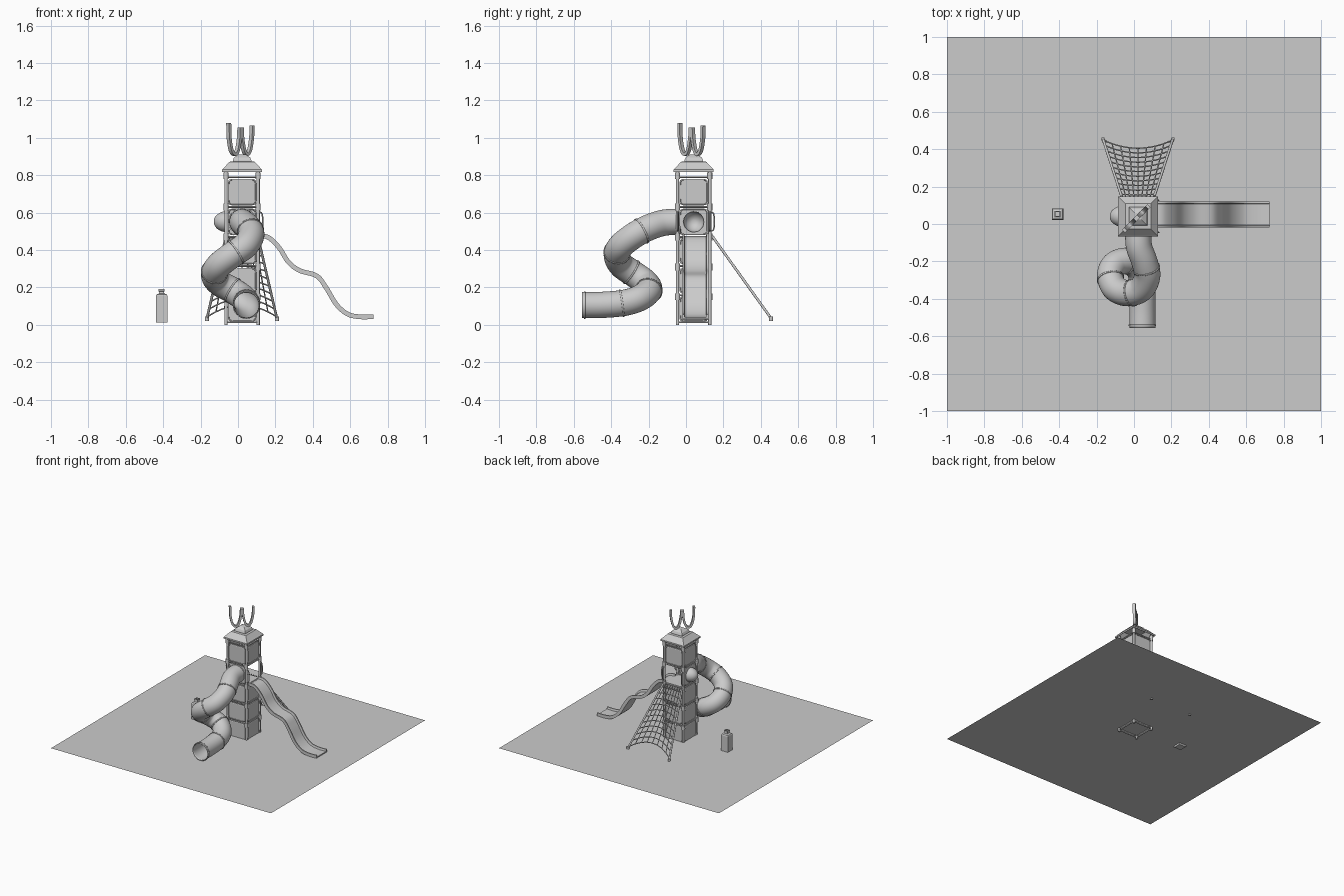
import bpy, bmesh, math
from mathutils import Vector, Matrix

if "Cube" in bpy.data.objects:
    bpy.data.objects.remove(bpy.data.objects["Cube"])

CX, CY, H = 0.022, 0.041, 0.086      # tower centre and half post spacing


def finish(name, bm, smooth=True, solid=0):
    bmesh.ops.recalc_face_normals(bm, faces=bm.faces)
    me = bpy.data.meshes.new(name)
    bm.to_mesh(me)
    bm.free()
    ob = bpy.data.objects.new(name, me)
    bpy.context.collection.objects.link(ob)
    if solid:
        m = ob.modifiers.new("thickness", 'SOLIDIFY')
        m.thickness, m.offset = solid, -1
    if smooth:
        bpy.context.view_layer.objects.active = ob
        ob.select_set(True)
        bpy.ops.object.shade_smooth_by_angle(angle=math.radians(35))
        ob.select_set(False)
    return ob


def rings_to_mesh(bm, rings, close=False, caps=True):
    rows = [[bm.verts.new(p) for p in r] for r in rings]
    pairs = list(zip(rows, rows[1:])) + ([(rows[-1], rows[0])] if close else [])
    for a, b in pairs:
        for i in range(len(a)):
            j = (i + 1) % len(a)
            bm.faces.new((a[i], a[j], b[j], b[i]))
    if caps and not close:
        bm.faces.new(rows[0][::-1])
        bm.faces.new(rows[-1])


def spline(pts, n):
    p = [Vector(q) for q in pts]
    p = [2 * p[0] - p[1]] + p + [2 * p[-1] - p[-2]]
    out = []
    for a, b, c, d in zip(p, p[1:], p[2:], p[3:]):
        for k in range(n):
            t = k / n
            out.append(0.5 * (2 * b + (c - a) * t + (2 * a - 5 * b + 4 * c - d) * t * t
                              + (3 * b - a - 3 * c + d) * t ** 3))
    return out + [p[-2]]


def circle(r, n=8):
    return [(r * math.cos(2 * math.pi * i / n), r * math.sin(2 * math.pi * i / n)) for i in range(n)]


def sweep(bm, pts, sect, side=None, caps=True):
    pts = [Vector(p) for p in pts]
    tang = [(pts[min(i + 1, len(pts) - 1)] - pts[max(i - 1, 0)]).normalized() for i in range(len(pts))]
    s = Vector(side) if side else tang[0].orthogonal()
    rings = []
    for p, t in zip(pts, tang):
        s = (s - t * s.dot(t)).normalized()
        up = s.cross(t)
        rings.append([p + s * u + up * v for u, v in sect])
    rings_to_mesh(bm, rings, caps=caps)
    return tang


def square_lathe(name, cx, cy, prof, solid=0, cap=True):
    bm = bmesh.new()
    rings = [[(cx + sx * h, cy + sy * h, z) for sx, sy in ((-1, -1), (1, -1), (1, 1), (-1, 1))] for h, z in prof]
    rings_to_mesh(bm, rings, caps=False)
    bm.verts.ensure_lookup_table()
    bm.faces.new(bm.verts[-4:])
    if cap:
        bm.faces.new(bm.verts[:4])
    return finish(name, bm, False, solid)


def side_matrix(k):                   # 0 front, 1 right, 2 back, 3 left
    return Matrix.Translation((CX, CY, 0)) @ Matrix.Rotation(k * math.pi / 2, 4, 'Z')


def panel(name, k, zc, hh, hole=0):
    """Rounded panel with a raised rim, optionally with a round opening."""
    M, N, hw, d = side_matrix(k), 64, 0.076, 0.007

    def ring(scale, y, r=0):
        out = []
        for i in range(N):
            a = 2 * math.pi * (i + 0.5) / N
            c, s = math.cos(a), math.sin(a)
            q = r or scale * (abs(c / hw) ** 9 + abs(s / hh) ** 9) ** (-1 / 9)
            out.append(M @ Vector((q * c, -H + y, zc + q * s)))
        return out
    rim = [ring(.91, -d / 3), ring(.93, -d), ring(1, -d * .7), ring(1, d * .7), ring(.93, d), ring(.91, d / 3)]
    if hole:
        rim += [ring(1, d / 3, hole), ring(1, -d / 3, hole)]
    bm = bmesh.new()
    rings_to_mesh(bm, rim, close=bool(hole))
    return finish(name, bm)


# Ground sheet
bm = bmesh.new()
bmesh.ops.create_grid(bm, x_segments=1, y_segments=1, size=1, matrix=Matrix.Translation((0, 0, 0.028)))
finish("ground_sheet", bm, False)

# Tower posts with clamps, and thin beams between them
for k, label in enumerate(("front", "right", "back", "left")):
    M = side_matrix(k)
    bm = bmesh.new()
    sweep(bm, [M @ Vector((-H, -H, z)) for z in (0, .83)], circle(.0085, 14))
    for z in (.15, .31, .47, .63, .797):
        sweep(bm, [M @ Vector((-H, -H, z + o)) for o in (-.018, .018)], circle(.0135, 14))
    finish(label + "_post", bm)
    bm = bmesh.new()
    for z in (.014, .158, .315, .47, .63, .79):
        sweep(bm, [M @ Vector((x, -H, z)) for x in (-H, H)], circle(.0045, 8))
    finish(label + "_beams", bm)
    # Wall panels: three low tiers and one under the roof
    for i, z in enumerate((.086, .236, .393)):
        panel(f"{label}_low_panel_{i}", k, z, .069)
    panel(label + "_top_panel", k, .71, .071)
    # Grab bars beside the two open sides
    if k in (1, 2):
        bm = bmesh.new()
        for x in (-H, H):
            sweep(bm, spline([M @ Vector((x, -H - o, z)) for o, z in
                              ((0, .5), (.02, .51), (.024, .55), (.02, .595), (0, .605))], 4), circle(.004, 8))
        finish(label + "_grab_bars", bm)
panel("tube_entry_panel", 0, .551, .071, .064)
panel("bubble_panel", 3, .551, .071, .054)

# Deck
square_lathe("deck", CX, CY, [(H - .004, .462), (H - .004, .476)])

# Bubble window
bm = bmesh.new()
rings = []
for i in range(10):
    a = math.pi / 2 * i / 10
    rings.append([(CX - H + .004 - .07 * math.sin(a), CY + u, .552 + v) for u, v in circle(.056 * math.cos(a), 28)])
rings_to_mesh(bm, rings)
bm.faces.ensure_lookup_table()
bmesh.ops.delete(bm, geom=[f for f in bm.faces if len(f.verts) > 4 and f.calc_center_median().x > CX - .1],
                 context='FACES_ONLY')
finish("bubble_window", bm)

# Roof, cupola and its curved finial
square_lathe("roof", CX, CY, [(.107, .818), (.107, .83), (.099, .838), (.068, .872), (.05, .874)], .006, False)
square_lathe("cupola", CX, CY, [(.05, .868), (.05, .88), (.043, .895), (.026, .907), (.018, .912)])
bm = bmesh.new()
for s0, z0, s1, z1 in ((-.09, 1.08, -.006, 1.055), (.006, 1.055, .086, 1.065)):
    m = (s0 + s1) / 2
    path = [(s0, z0), (s0 + .003, 1.0), (s0 + .018, .935), (m, .912), (s1 - .018, .935), (s1 - .003, 1.0), (s1, z1)]
    path = [(CX - .008 + s * .7071, CY - .01 + s * .7071, z) for s, z in path]
    sweep(bm, spline(path, 5), [(-.011, -.008), (.011, -.008), (.011, .008), (-.011, .008)], (-.7071, .7071, 0))
finish("roof_finial", bm)

# Spiral tube slide with joint collars
tube = spline([(.022, -.035, .552), (.027, -.12, .546), (.055, -.2, .52), (.071, -.275, .48), (.04, -.345, .425),
               (-.03, -.37, .375), (-.1, -.345, .32), (-.128, -.275, .27), (-.1, -.215, .225), (-.03, -.198, .185),
               (.028, -.245, .145), (.045, -.33, .118), (.045, -.45, .107), (.045, -.555, .106)], 8)
bm = bmesh.new()
tang = sweep(bm, tube, circle(.07, 32), (1, 0, 0), caps=False)
finish("tube_slide", bm, solid=.004)
for n, i in enumerate((1, 20, 38, 54, 72, 89, 103)):
    bm = bmesh.new()
    sweep(bm, [tube[i] - tang[i] * .004, tube[i] + tang[i] * .004], circle(.0735, 32), caps=False)
    finish(f"tube_collar_{n}", bm, solid=.006)

# Wavy open slide, channel section
wave = [(.105, .475), (.15, .472), (.185, .45), (.225, .405), (.27, .335), (.33, .29), (.42, .262), (.47, .2),
        (.525, .11), (.585, .058), (.65, .043), (.725, .043)]
w, t = .069, .007
half = [(w, -.012), (w, .013), (w - .009, .013), (w - .013, -.003)]
sect = half + [(-u, v) for u, v in half[::-1]]
bm = bmesh.new()
sweep(bm, spline([(x, .05, z) for x, z in wave], 6), sect, (0, -1, 0))
finish("wave_slide", bm)


# Net climber: two rails, feet, and a sagging rope net
def net(u, v):
    e = v - .14 * v * (1 - u * u)
    return Vector((.021 + u * (.085 + .102 * v), .14 + .315 * e, .475 - .44 * e))


bm = bmesh.new()
for u in (-1, 1):
    sweep(bm, [net(u, 0), net(u, 1)], circle(.007, 12))
    foot = net(u, 1)
    sweep(bm, [(foot.x, foot.y, z) for z in (.022, .046)], circle(.011, 12))
finish("net_rails", bm)
bm = bmesh.new()
steps = [i / 8 - 1 for i in range(17)]
for i in range(11):
    sweep(bm, [net(u, .06 + .092 * i) for u in steps], circle(.0038, 6), (0, .8, .6))
for j in range(1, 8):
    sweep(bm, [net(j / 4 - 1, .98 * q / 6) for q in range(7)], circle(.0034, 6), (1, 0, 0))
finish("rope_net", bm)

# Litter bin with a recessed square neck
square_lathe("litter_bin", -.408, .053, [(.031, .014), (.031, .156), (.027, .163), (.014, .168), (.013, .178),
                                         (.016, .18), (.016, .192), (.011, .192), (.011, .172)])
